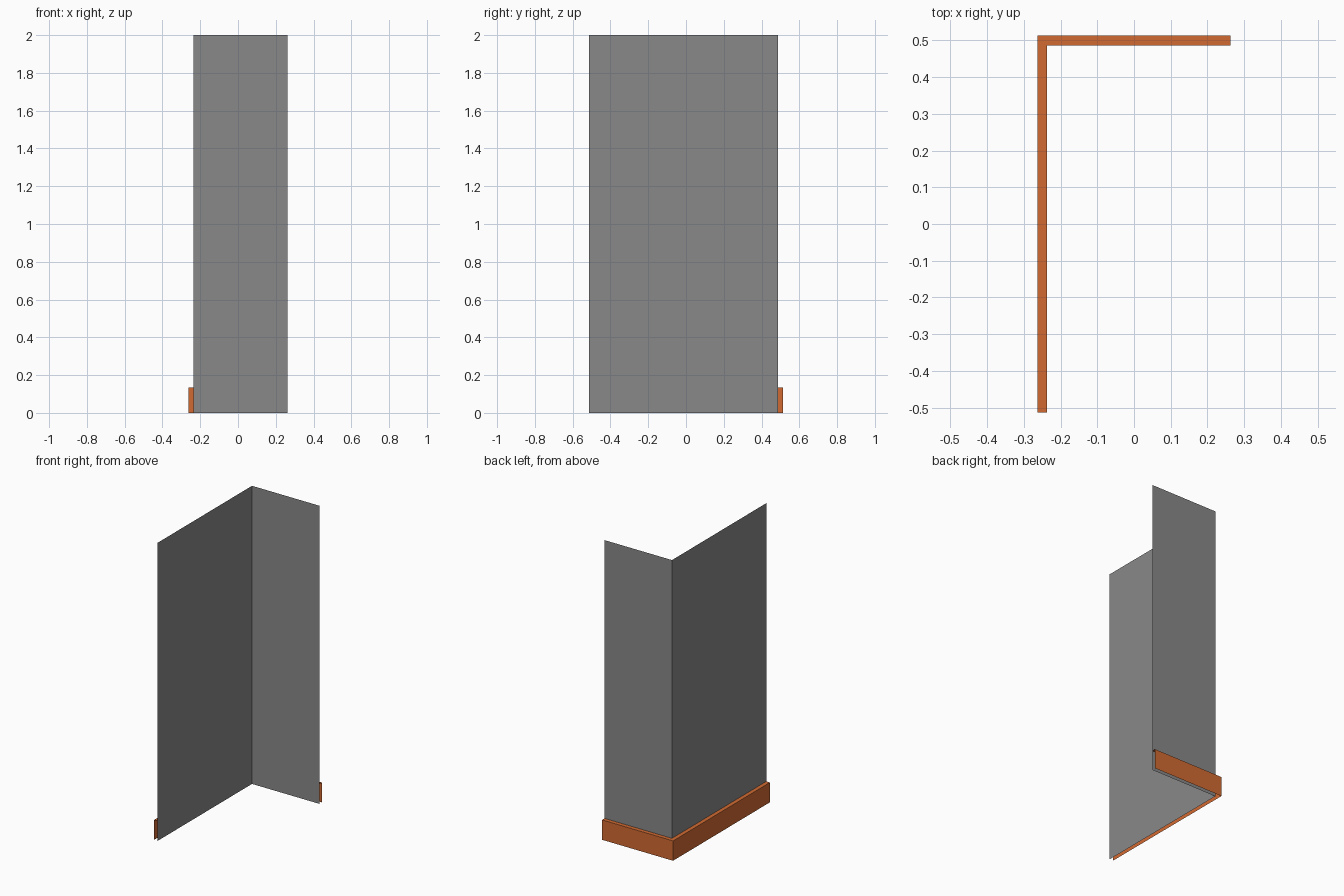
import bpy

# Remove the default object
cube = bpy.data.objects.get("Cube")
if cube:
    bpy.data.objects.remove(cube, do_unlink=True)


def make_material(name, rgb):
    mat = bpy.data.materials.new(name)
    mat.use_nodes = True
    mat.diffuse_color = (*rgb, 1)
    mat.node_tree.nodes["Principled BSDF"].inputs["Base Color"].default_value = (*rgb, 1)
    return mat


grey = make_material("wall grey", (0.25, 0.25, 0.25))
orange = make_material("skirting orange", (0.64, 0.144, 0.032))

# Overall footprint and skirting section
HALF_X, HALF_Y, HEIGHT = 0.2633, 0.5133, 2.0
DEPTH, BOARD_HEIGHT = 0.0267, 0.1333


def corner_path(inset, z):
    """Three points of the L-shaped plan, front end to corner to left end."""
    x, y = -HALF_X + inset, HALF_Y - inset
    return [(x, -HALF_Y, z), (x, y, z), (HALF_X, y, z)]


def corner_strip(name, profile, mat):
    """Sweep an open profile of (inset, height) points around the corner."""
    verts = [p for inset, z in profile for p in corner_path(inset, z)]
    faces = []
    for row in range(len(profile) - 1):
        for col in range(2):
            a = row * 3 + col
            faces.append((a, a + 3, a + 4, a + 1))
    mesh = bpy.data.meshes.new(name)
    mesh.from_pydata(verts, [], faces)
    mesh.materials.append(mat)
    obj = bpy.data.objects.new(name, mesh)
    bpy.context.collection.objects.link(obj)
    return obj


# Thin corner wall, faced outwards
corner_strip("corner_wall", [(DEPTH, 0), (DEPTH, HEIGHT)], grey)

# Skirting: outer face and top ledge, open underneath and at the ends
corner_strip("skirting_board",
             [(0, 0), (0, BOARD_HEIGHT), (DEPTH, BOARD_HEIGHT)], orange)
